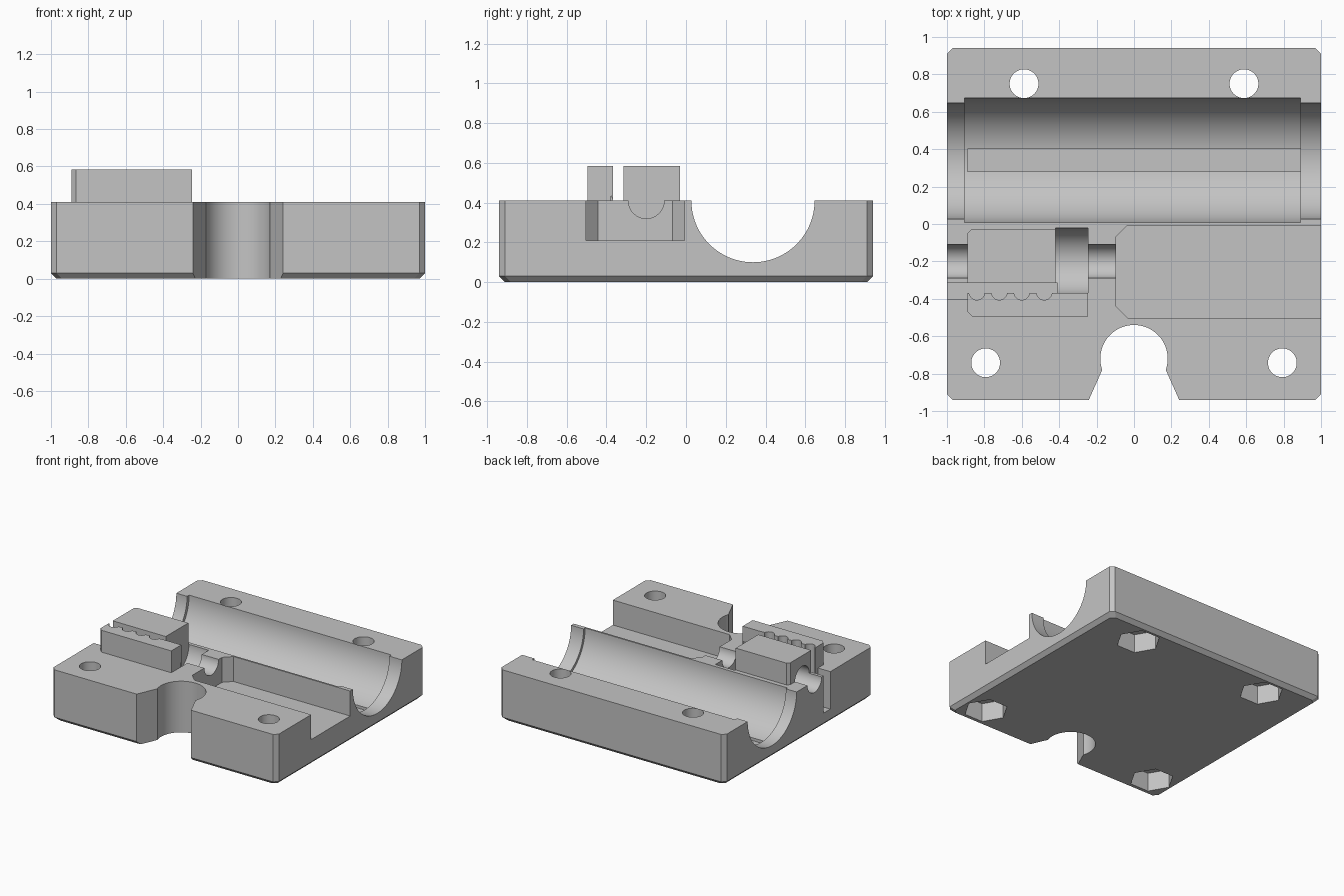
import bpy, bmesh, math
from mathutils import Matrix

old = bpy.data.objects.get("Cube")
if old:
    bpy.data.objects.remove(old, do_unlink=True)

grey = bpy.data.materials.new("plain grey")
grey.use_nodes = True
colour = (0.55, 0.55, 0.55, 1)
grey.diffuse_color = colour
grey.node_tree.nodes["Principled BSDF"].inputs["Base Color"].default_value = colour


def finish(name, bm):
    bmesh.ops.recalc_face_normals(bm, faces=bm.faces)
    mesh = bpy.data.meshes.new(name)
    bm.to_mesh(mesh)
    bm.free()
    mesh.materials.append(grey)
    obj = bpy.data.objects.new(name, mesh)
    bpy.context.collection.objects.link(obj)
    return obj


def prism(name, points, z0, z1):
    """Vertical extrusion of a plan outline."""
    bm = bmesh.new()
    face = bm.faces.new([bm.verts.new((x, y, z0)) for x, y in points])
    ext = bmesh.ops.extrude_face_region(bm, geom=[face])
    verts = [v for v in ext["geom"] if isinstance(v, bmesh.types.BMVert)]
    bmesh.ops.translate(bm, verts=verts, vec=(0, 0, z1 - z0))
    return finish(name, bm)


def plan(x0, x1, y0, y1, c=(0, 0, 0, 0)):
    """Rectangle outline; c is the chamfer at each corner, from (x0, y0) round."""
    pts = []
    corners = [(x0, y0, 1, 1), (x1, y0, -1, 1), (x1, y1, -1, -1), (x0, y1, 1, -1)]
    for (x, y, sx, sy), k in zip(corners, c):
        if not k:
            pts.append((x, y))
            continue
        pair = [(x, y + sy * k), (x + sx * k, y)]
        pts += pair if sx == sy else pair[::-1]
    return pts


def box(name, x0, x1, y0, y1, z0, z1, c=(0, 0, 0, 0)):
    return prism(name, plan(x0, x1, y0, y1, c), z0, z1)


def rod(name, r, centre, length, axis="Z", sides=96, turn=0):
    bm = bmesh.new()
    m = Matrix.Translation(centre)
    if axis == "X":
        m = m @ Matrix.Rotation(math.pi / 2, 4, "Y")
    m = m @ Matrix.Rotation(turn, 4, "Z")
    bmesh.ops.create_cone(bm, cap_ends=True, segments=sides, radius1=r,
                          radius2=r, depth=length, matrix=m)
    return finish(name, bm)


def x_rod(name, r, x0, x1, y):
    return rod(name, r, ((x0 + x1) / 2, y, TOP), x1 - x0, "X")


def combine(target, other, operation):
    mod = target.modifiers.new(operation, "BOOLEAN")
    mod.operation = operation
    mod.solver = "EXACT"
    mod.object = other
    bpy.context.view_layer.objects.active = target
    bpy.ops.object.modifier_apply(modifier=mod.name)
    bpy.data.objects.remove(other, do_unlink=True)


TOP, RAISED, BEVEL = 0.41, 0.585, 0.03

# Base plate with chamfered corners and bottom rim
bm = bmesh.new()
rings = []
for inset, z in ((BEVEL, 0), (0, BEVEL), (0, TOP)):
    outline = plan(-1 + inset, 1 - inset, -0.94 + inset, 0.94 - inset, (BEVEL,) * 4)
    rings.append([bm.verts.new((x, y, z)) for x, y in outline])
for low, high in zip(rings, rings[1:]):
    for i in range(len(low)):
        j = (i + 1) % len(low)
        bm.faces.new((low[i], low[j], high[j], high[i]))
bm.faces.new(rings[0][::-1])
bm.faces.new(rings[-1])
body = finish("carriage_body", bm)

# Raised guide block and belt clamp block
for part in (
    box("guide_block", -0.89, -0.42, -0.318, -0.03, 0.3, RAISED, (0, 0, 0, 0.02)),
    box("clamp_block", -0.89, -0.245, -0.495, -0.368, 0.3, RAISED, (0.025, 0, 0, 0)),
):
    combine(body, part, "UNION")

cutters = [
    # Bearing channel: end openings, wider seat and floor slot
    x_rod("channel_cut", 0.31, -1.1, 1.1, 0.337),
    x_rod("seat_cut", 0.333, -0.905, 0.89, 0.34),
    box("floor_slot_cut", -0.89, 0.89, 0.28, 0.4, 0.06, 0.3),
    # Pocket open at the side
    box("pocket_cut", -0.095, 1.1, -0.502, -0.007, 0.21, 0.8, (0.06, 0, 0, 0.06)),
    # Rod bore and its wider nut seat
    x_rod("bore_cut", 0.09, -1.1, -0.05, -0.2),
    x_rod("nut_seat_cut", 0.178, -0.42, -0.245, -0.2),
    # Belt slot with a wider mouth
    box("belt_slot_cut", -1.1, -0.41, -0.37, -0.315, 0.11, 0.8),
    box("belt_mouth_cut", -1.1, -0.89, -0.4, -0.315, 0.11, 0.8),
    # Front notch: round with a flared mouth
    rod("notch_cut", 0.18, (0, -0.72, 0.2), 1),
    prism("flare_cut", [(-0.17, -0.78), (-0.268, -1), (0.268, -1), (0.17, -0.78)], -0.3, 0.7),
]
# Belt teeth grooves
for i in range(4):
    cutters.append(rod("tooth_cut", 0.042, (-0.84 + 0.12 * i, -0.364, 0.455), 0.69, sides=32))
# Bolt holes with hexagonal nut recesses underneath
for side in (-1, 1):
    for x, y in ((0.588, 0.75), (0.793, -0.742)):
        cutters.append(rod("bolt_cut", 0.077, (side * x, y, 0.2), 1, sides=48))
        cutters.append(rod("nut_cut", 0.163, (side * x, y, 0.025), 0.25,
                           sides=6, turn=math.pi / 2))
for cutter in cutters:
    combine(body, cutter, "DIFFERENCE")

# Smooth the curved walls, keep the edges crisp
bpy.ops.object.select_all(action="DESELECT")
body.select_set(True)
bpy.context.view_layer.objects.active = body
bpy.ops.object.shade_smooth_by_angle(angle=math.radians(20))
